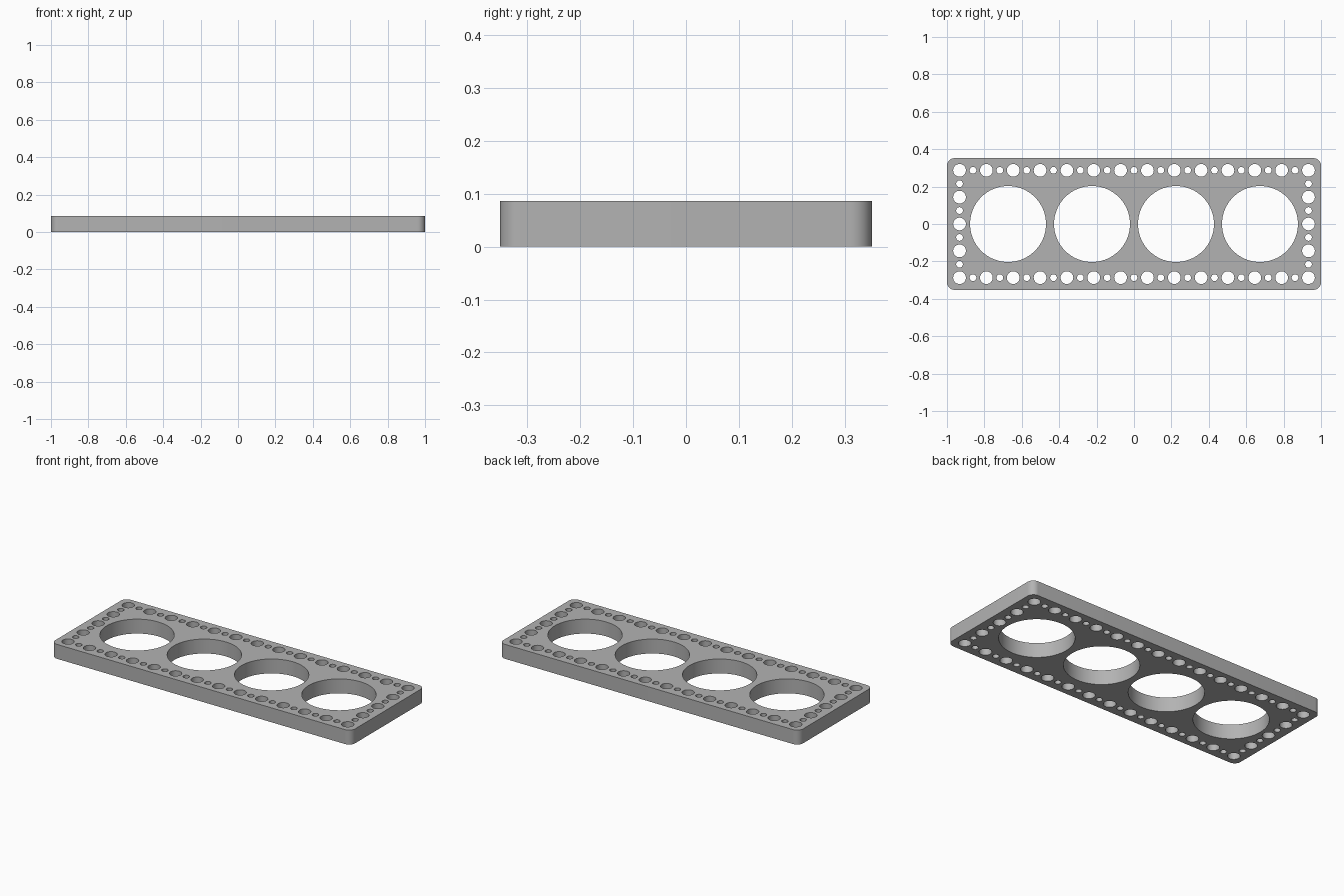
import bpy
import bmesh
import math
from mathutils import Vector

old = bpy.data.objects.get("Cube")
if old:
    bpy.data.objects.remove(old, do_unlink=True)

HALF_X, HALF_Y, THICK, CORNER = 1.0, 0.352, 0.087, 0.04
PITCH = 0.1435
ROW_X, ROW_Y = 6.5 * PITCH, 2 * PITCH
LARGE, SMALL, BORE = 0.034, 0.018, 0.203

grey = bpy.data.materials.new("metal_grey")
grey.use_nodes = True
colour = (0.45, 0.45, 0.45, 1)
grey.diffuse_color = colour
grey.node_tree.nodes["Principled BSDF"].inputs["Base Color"].default_value = colour

bm = bmesh.new()


def loop(points):
    """Add a closed outline to the flat profile."""
    verts = [bm.verts.new((x, y, 0)) for x, y in points]
    for a, b in zip(verts, verts[1:] + verts[:1]):
        bm.edges.new((a, b))


def arc(cx, cy, r, start, sweep, steps):
    return [(cx + r * math.cos(start + sweep * i / steps),
             cy + r * math.sin(start + sweep * i / steps)) for i in range(steps + 1)]


def hole(x, y, r, sides):
    loop(arc(x, y, r, 0, math.tau, sides)[:-1])


# Rounded rectangular outline
outline = []
for i, (sx, sy) in enumerate([(1, 1), (-1, 1), (-1, -1), (1, -1)]):
    outline += arc(sx * (HALF_X - CORNER), sy * (HALF_Y - CORNER), CORNER,
                   i * math.pi / 2, math.pi / 2, 10)
loop(outline)

# Four large bores along the middle
for i in range(4):
    hole((i - 1.5) * 0.449, 0, BORE, 96)

# Alternating large and small holes along the long edges
for sy in (-1, 1):
    for i in range(27):
        hole(-ROW_X + i * PITCH / 2, sy * ROW_Y, SMALL if i % 2 else LARGE, 32)

# Alternating holes along the short edges
for sx in (-1, 1):
    for i in range(1, 8):
        hole(sx * ROW_X, -ROW_Y + i * PITCH / 2, SMALL if i % 2 else LARGE, 32)

# Fill the profile and raise it to a solid plate
bmesh.ops.triangle_fill(bm, use_beauty=True, edges=bm.edges[:], normal=(0, 0, 1))
raised = bmesh.ops.extrude_face_region(bm, geom=bm.faces[:], use_keep_orig=True)
top = [v for v in raised["geom"] if isinstance(v, bmesh.types.BMVert)]
bmesh.ops.translate(bm, vec=Vector((0, 0, THICK)), verts=top)
bmesh.ops.recalc_face_normals(bm, faces=bm.faces[:])

mesh = bpy.data.meshes.new("perforated_plate")
bm.to_mesh(mesh)
bm.free()
mesh.materials.append(grey)
plate = bpy.data.objects.new("perforated_plate", mesh)
bpy.context.collection.objects.link(plate)

# Smooth walls with crisp rims
bpy.ops.object.select_all(action="DESELECT")
plate.select_set(True)
bpy.context.view_layer.objects.active = plate
bpy.ops.object.shade_smooth_by_angle(angle=math.radians(30))
